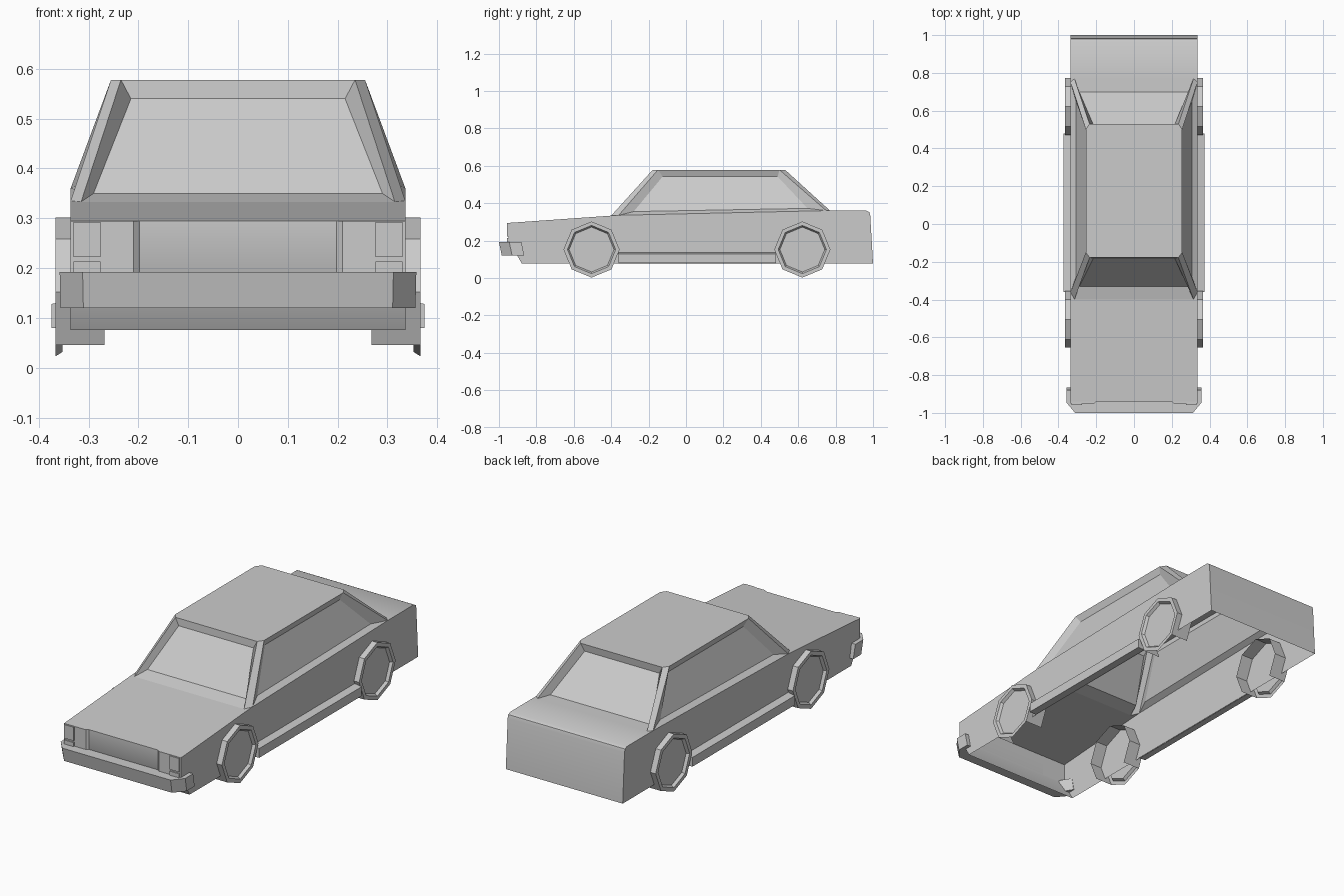
import bpy, bmesh, math

if "Cube" in bpy.data.objects:
    bpy.data.objects.remove(bpy.data.objects["Cube"])


def mesh_object(name, faces):
    """Build an object from faces given as lists of points, welding shared corners."""
    bm = bmesh.new()
    for pts in faces:
        bm.faces.new([bm.verts.new(p) for p in pts])
    bmesh.ops.remove_doubles(bm, verts=bm.verts, dist=0.0005)
    bmesh.ops.recalc_face_normals(bm, faces=bm.faces)
    me = bpy.data.meshes.new(name)
    bm.to_mesh(me)
    bm.free()
    ob = bpy.data.objects.new(name, me)
    bpy.context.collection.objects.link(ob)
    return ob


def flip(pts):
    return [(-x, y, z) for x, y, z in reversed(pts)]


def both(faces):
    return faces + [flip(f) for f in faces]


def bridge(a, b):
    """Quads joining two closed loops."""
    n = len(a)
    return [[a[i], a[(i + 1) % n], b[(i + 1) % n], b[i]] for i in range(n)]


def span(a, b):
    """Quad across the car between two right-hand points."""
    return [a, b, (-b[0], b[1], b[2]), (-a[0], a[1], a[2])]


def box(name, x0, x1, y0, y1, z0, z1):
    lo = [(x0, y0, z0), (x1, y0, z0), (x1, y1, z0), (x0, y1, z0)]
    hi = [(x, y, z1) for x, y, z in lo]
    return mesh_object(name, bridge(lo, hi) + [lo[::-1], hi])


W = 0.336

# Lower body: open-bottomed shell from a side profile
front = [(-0.877, 0.076), (-0.94, 0.185), (-0.94, 0.295), (-0.40, 0.333)]
rear = [(0.77, 0.36), (0.965, 0.36), (0.98, 0.352), (0.985, 0.335), (1.0, 0.076)]
belt = [(-0.36, 0.335), (0.75, 0.36)]
side = [(W, y, z) for y, z in front + belt + rear]
faces = both([side])
for strip in (front, rear):
    for (ya, za), (yb, zb) in zip(strip, strip[1:]):
        faces.append(span((W, ya, za), (W, yb, zb)))
faces += both([[(W, -0.40, 0.333), (W, -0.36, 0.335), (0.315, -0.40, 0.333)],
               [(W, 0.75, 0.36), (W, 0.77, 0.36), (0.315, 0.77, 0.36)]])
body = mesh_object("body", faces)
bpy.context.view_layer.objects.active = body
body.select_set(True)
bpy.ops.object.shade_smooth_by_angle(angle=math.radians(35))
body.select_set(False)

# Cabin: chamfered roof, slim pillars and recessed windows
base = [(0.315, -0.40, 0.333), (W, -0.36, 0.335), (W, 0.75, 0.36), (0.315, 0.77, 0.36)]
roof = [(0.235, -0.178, 0.578), (0.255, -0.15, 0.578), (0.255, 0.50, 0.578), (0.235, 0.53, 0.578)]
faces = [roof + flip(roof)]
faces += both([[base[i], base[i + 1], roof[i + 1], roof[i]] for i in (0, 2)])
side_open = [base[1], base[2], roof[2], roof[1]]
side_glass = [(0.307, -0.28, 0.355), (0.307, 0.65, 0.372), (0.242, 0.49, 0.542), (0.242, -0.125, 0.542)]
faces += both(bridge(side_open, side_glass) + [side_glass])
for opening, glass in (
        (span(base[0], roof[0]), span((0.29, -0.33, 0.35), (0.215, -0.18, 0.54))),
        (span(base[3], roof[3]), span((0.29, 0.70, 0.36), (0.215, 0.525, 0.54)))):
    faces += bridge(opening, glass) + [glass]
mesh_object("cabin", faces)

# Bumper wrapping around the nose
outline = [(0.30, -0.94), (0.335, -0.88), (0.358, -0.88), (0.358, -0.945), (0.312, -1.0)]
outline = outline + [(-x, y) for x, y in reversed(outline)]
top = [(x, y, 0.192) for x, y in outline]
low = [(x * 0.995, y + 0.015, 0.12) for x, y in outline]
mesh_object("front_bumper", bridge(low, top) + [top, low[::-1]])

# Details mirrored on each side
for s, tag in ((1, "right"), (-1, "left")):
    # Lamp surround with a slanted edge beside the grille
    lo = [(s * x, y, 0.185) for x, y in ((0.197, -0.939), (0.21, -0.95), (W, -0.95), (W, -0.939))]
    hi = [(x, y, 0.295) for x, y, z in lo]
    mesh_object("lamp_surround_" + tag, bridge(lo, hi) + [hi, lo])
    a, b = sorted((s * 0.276, s * 0.33))
    box("headlight_" + tag, a, b, -0.957, -0.945, 0.222, 0.293)
    box("indicator_" + tag, a, b, -0.957, -0.945, 0.188, 0.213)

    # Sill between the wheels
    prof = [(0.334, 0.078), (0.374, 0.08), (0.374, 0.128), (0.334, 0.136)]
    ends = [[(s * x, y, z) for x, z in prof] for y in (-0.36, 0.48)]
    mesh_object("sill_" + tag, bridge(*ends) + ends)

    # Eight-sided wheels, open inside, tread left open at the ground
    for y, where in ((-0.505, "front"), (0.622, "rear")):
        def ring(x, r):
            return [(s * x, y + r * math.sin(k * math.pi / 4), 0.152 - r * math.cos(k * math.pi / 4))
                    for k in range(8)]
        rim, hub_edge, hub = ring(0.366, 0.15), ring(0.366, 0.129), ring(0.352, 0.12)
        tread = bridge(ring(0.268, 0.15), rim)[1:7]
        mesh_object(f"wheel_{where}_{tag}", tread + bridge(rim, hub_edge) + bridge(hub_edge, hub) + [hub])
